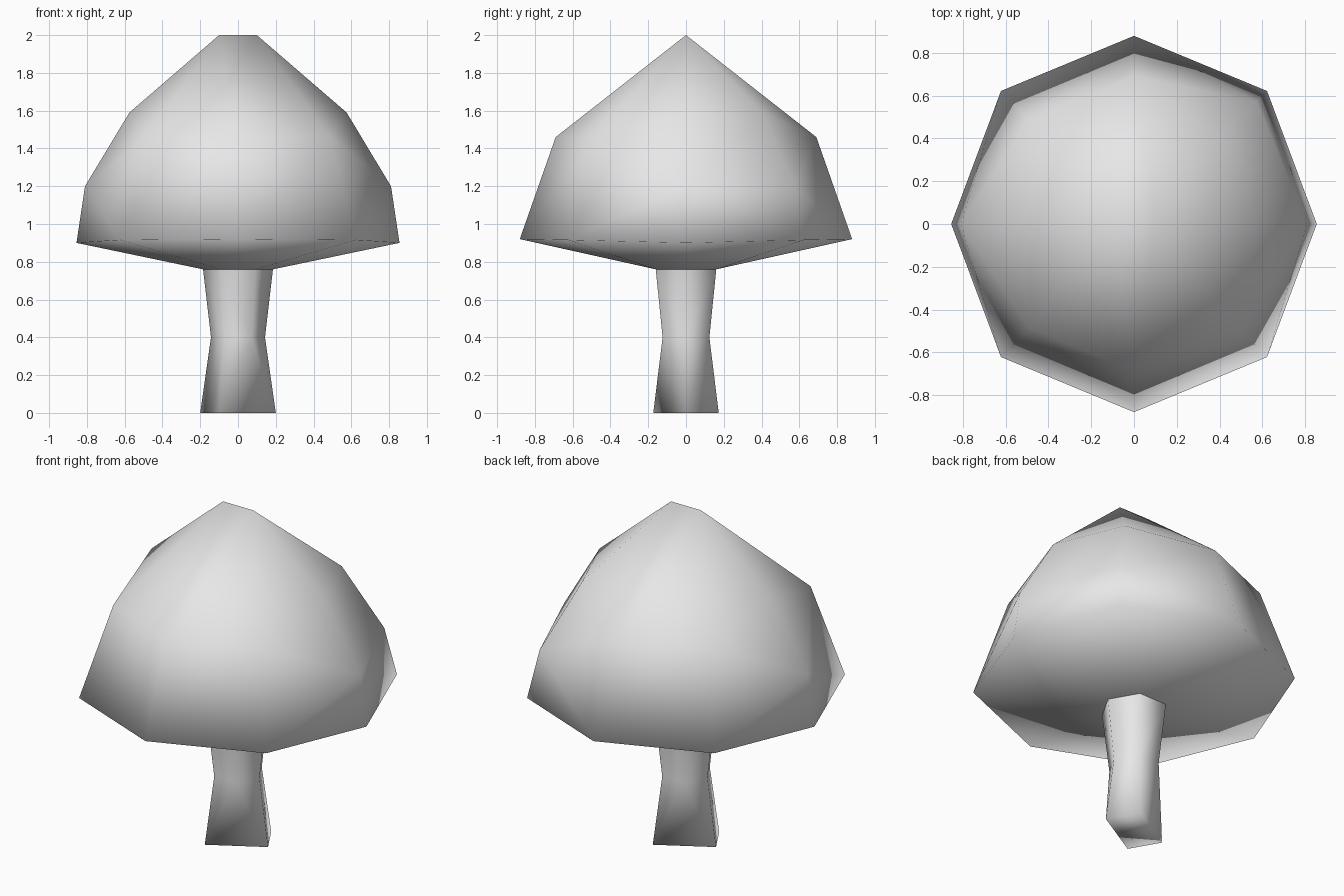
import bpy, bmesh
from math import cos, sin, radians

cube = bpy.data.objects.get("Cube")
if cube:
    bpy.data.objects.remove(cube, do_unlink=True)

grey = bpy.data.materials.new("plain grey")
grey.use_nodes = True
grey.diffuse_color = (0.8, 0.8, 0.8, 1)
grey.node_tree.nodes["Principled BSDF"].inputs["Base Color"].default_value = (0.8, 0.8, 0.8, 1)

JOIN = 0.76    # height where the stem meets the cap
WAIST = 0.4    # narrowest height of the stem


def polar(radius, degrees, z):
    return (radius * cos(radians(degrees)), radius * sin(radians(degrees)), z)


def ring(radius, sides, z):
    return [polar(radius, 360 * i / sides, z) for i in range(sides)]


def skin(name, groups, open_levels):
    """Wrap each group of points in a faceted skin and weld the groups together."""
    bm = bmesh.new()
    for points in groups:
        verts = [bm.verts.new(p) for p in points]
        bmesh.ops.convex_hull(bm, input=verts)
    # Remove the hidden faces between joined sections
    hidden = [f for f in bm.faces
              if any(all(abs(v.co.z - z) < 0.001 for v in f.verts) for z in open_levels)]
    bmesh.ops.delete(bm, geom=hidden, context='FACES')
    bmesh.ops.remove_doubles(bm, verts=bm.verts, dist=0.001)
    for face in bm.faces:
        face.smooth = True
    mesh = bpy.data.meshes.new(name)
    bm.to_mesh(mesh)
    bm.free()
    mesh.materials.append(grey)
    obj = bpy.data.objects.new(name, mesh)
    bpy.context.collection.objects.link(obj)
    return obj


stem_top = ring(0.185, 6, JOIN)
stem_waist = ring(0.143, 6, WAIST)
stem_foot = [polar(0.2, a, 0) for a in (0, 60, 180, 240)]

# Cap: eight-sided rim, irregular shoulders and a short ridge on top
cap_points = list(stem_top)
for a in range(0, 360, 45):
    radius, z = {0: (0.855, 0.90), 90: (0.88, 0.92)}.get(a % 180, (0.88, 0.915))
    cap_points.append(polar(radius, a, z))
for a in (0, 45, 180):                       # two-step shoulders
    cap_points += [polar(0.81, a, 1.2), polar(0.575, a, 1.59)]
for a in (90, 135, 225, 270, 315):           # single-step shoulders
    cap_points.append(polar(0.69, a, 1.46))
cap_points += [(-0.1, 0, 2), (0.1, 0, 2)]
skin("cap", [cap_points], [JOIN])

# Stem: a waisted post with a four-cornered foot
skin("stem", [stem_foot + stem_waist, stem_waist + stem_top], [JOIN, WAIST])
